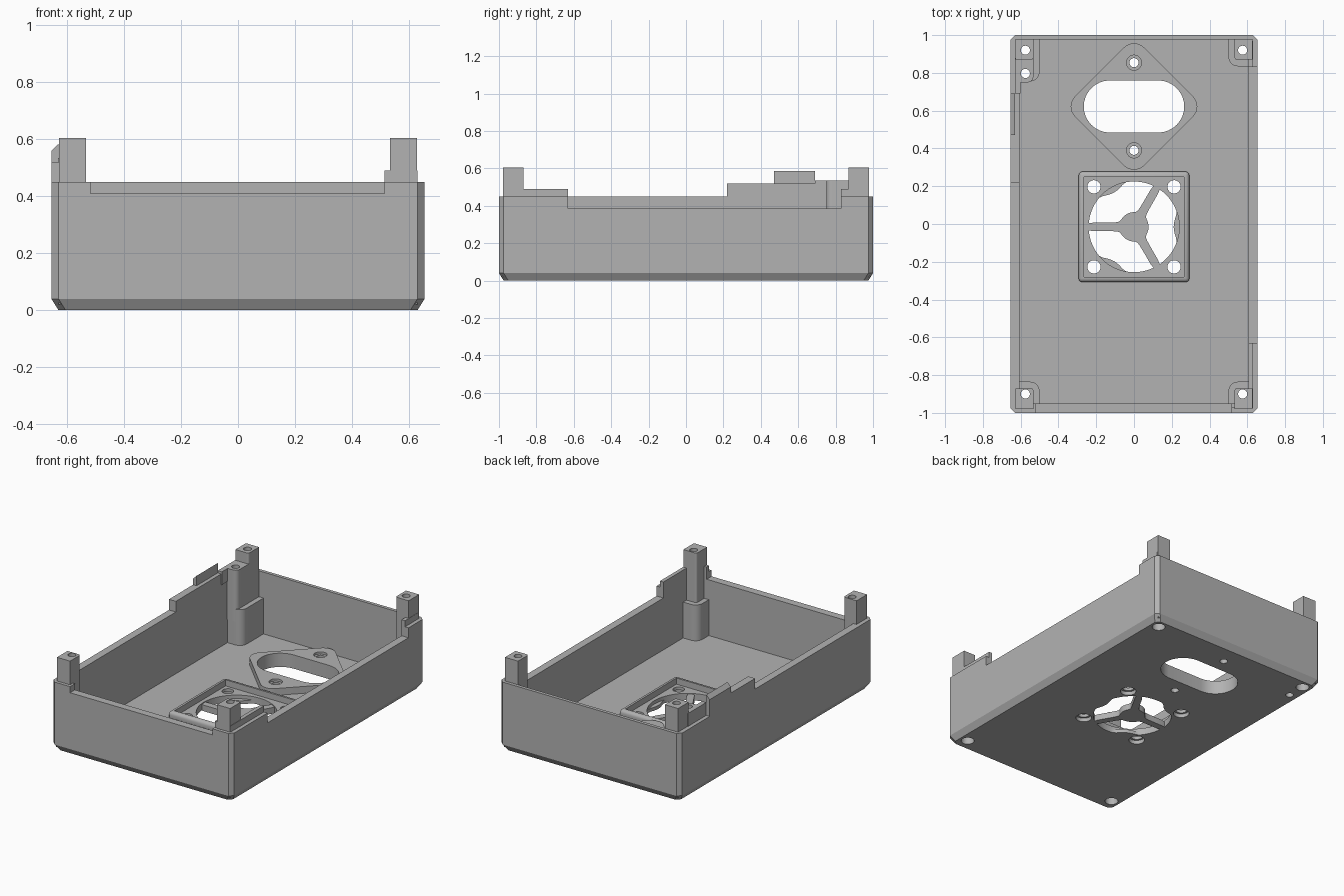
import bpy, bmesh
from math import sin, cos, pi, radians

old = bpy.data.objects.get("Cube")
if old:
    bpy.data.objects.remove(old, do_unlink=True)

GREY = (0.45, 0.45, 0.45, 1)
mat = bpy.data.materials.new("plain grey")
mat.use_nodes = True
mat.diffuse_color = GREY
mat.node_tree.nodes["Principled BSDF"].inputs["Base Color"].default_value = GREY


def finish(name, bm):
    bmesh.ops.recalc_face_normals(bm, faces=bm.faces)
    me = bpy.data.meshes.new(name)
    bm.to_mesh(me)
    bm.free()
    me.materials.append(mat)
    ob = bpy.data.objects.new(name, me)
    bpy.context.collection.objects.link(ob)
    return ob


def loft(name, loops):
    """Solid through a stack of matching 3D loops."""
    bm = bmesh.new()
    rings = [[bm.verts.new(p) for p in loop] for loop in loops]
    n = len(rings[0])
    bm.faces.new(rings[0])
    bm.faces.new(rings[-1])
    for a, b in zip(rings, rings[1:]):
        for i in range(n):
            j = (i + 1) % n
            bm.faces.new((a[i], a[j], b[j], b[i]))
    return finish(name, bm)


def prism(name, pts, z0, z1):
    return loft(name, [[(x, y, z) for x, y in pts] for z in (z0, z1)])


def box(name, x0, x1, y0, y1, z0, z1):
    return prism(name, [(x0, y0), (x1, y0), (x1, y1), (x0, y1)], z0, z1)


def polar(cx, cy, radius, n=32):
    """Closed outline whose radius is a number or a function of angle."""
    f = radius if callable(radius) else lambda a: radius
    angles = [2 * pi * i / n for i in range(n)]
    return [(cx + f(a) * cos(a), cy + f(a) * sin(a)) for a in angles]


def cylinder(x, y, r, z0, z1, n=32):
    return prism("cutter", polar(x, y, r, n), z0, z1)


def cut(targets, cutter):
    cutter.hide_render = True
    for ob in targets:
        mod = ob.modifiers.new("cut", "BOOLEAN")
        mod.operation, mod.solver, mod.object = "DIFFERENCE", "EXACT", cutter
        bpy.context.view_layer.objects.active = ob
        bpy.ops.object.modifier_apply(modifier=mod.name)
    bpy.data.objects.remove(cutter, do_unlink=True)


def corner_block(name, sx, sy, xi, yi, xo, yo, r, z0, z1):
    """Block in a corner with its inward vertical edge rounded."""
    pts = [(xo, yi), (xo, yo), (xi, yo)]
    for i in range(9):
        a = pi + i * pi / 16
        pts.append((xi + r + r * cos(a), yi + r + r * sin(a)))
    return prism(name, [(sx * x, sy * y) for x, y in pts], z0, z1)


W, L, H, FLOOR, C = 0.655, 1.0, 0.45, 0.045, 0.025


def octagon(inset, z):
    x, y = W - inset, L - inset
    return [(x - C, -y, z), (x, C - y, z), (x, y - C, z), (x - C, y, z),
            (C - x, y, z), (-x, y - C, z), (-x, C - y, z), (C - x, -y, z)]


# Open tray with chamfered base, lowered front and side walls
shell = loft("shell", [octagon(C, 0), octagon(0, 0.04), octagon(0, H)])
cut([shell], box("cutter", -0.605, 0.605, -0.95, 0.978, FLOOR, 1))
cut([shell], box("cutter", -0.518, 0.515, -1.1, -0.9, 0.41, 1))
cut([shell], box("cutter", 0.55, 0.8, -0.63, 0.83, 0.385, 1))

# Raised wall sections, clip and locating lips
box("raised_wall", -W, -0.605, 0.22, 0.69, H, 0.52)
box("raised_wall_back", -0.63, -0.6, 0.69, 0.88, H, 0.535)
clip = [(-W, 0.52), (-W, 0.56), (-0.63, 0.585), (-0.63, 0.52)]
loft("clip", [[(x, y, z) for x, z in clip] for y in (0.47, 0.69)])
box("side_lip_front", 0.605, 0.63, -0.97, -0.63, 0.385, 0.49)
box("side_lip_back", 0.605, 0.63, 0.83, 0.97, 0.385, 0.49)
box("front_lip", 0.515, 0.63, -0.975, -0.95, 0.41, 0.49)

# Corner bosses and screw posts
supports = []
for sx, side in ((-1, "right"), (1, "left")):
    for sy, end in ((-1, "front"), (1, "back")):
        long_boss = sx < 0 < sy
        yi = 0.755 if long_boss else 0.835
        supports.append(corner_block(f"{end}_{side}_boss", sx, sy, 0.5, yi,
                                     0.63, 0.985, 0.05, 0.02, 0.28))
        supports.append(corner_block(f"{end}_{side}_post", sx, sy, 0.533, 0.87,
                                     0.628, 0.979, 0.012, 0.2, 0.605))
supports.append(corner_block("extra_post", -1, 1, 0.533, 0.75, 0.628, 0.885,
                             0.03, 0.2, 0.535))

# Raised diamond pad around the socket opening
PY = 0.622
pad_pts = []
for cx, cy, r, mid in ((0.26, 0, 0.075, 0), (0, 0.26, 0.075, 90),
                       (-0.26, 0, 0.075, 180), (0, -0.26, 0.075, 270)):
    for i in range(9):
        a = radians(mid - 45 + i * 90 / 8)
        pad_pts.append((cx + r * cos(a), PY + cy + r * sin(a)))
pad = prism("socket_pad", pad_pts, 0.02, 0.09)

# Raised square rim around the fan
FY = -0.015
rim = box("fan_rim", -0.293, 0.293, FY - 0.293, FY + 0.293, 0.02, 0.085)
bev = rim.modifiers.new("round", "BEVEL")
bev.width, bev.segments, bev.limit_method = 0.02, 3, "ANGLE"
bpy.context.view_layer.objects.active = rim
bpy.ops.object.modifier_apply(modifier=bev.name)
cut([rim], box("cutter", -0.265, 0.265, FY - 0.265, FY + 0.265, -1, 1))

# Socket opening with its two screw holes
slot = []
for i in range(34):
    a = -pi / 2 + (i % 17) * pi / 16 + (pi if i > 16 else 0)
    slot.append(((0.128 if i < 17 else -0.128) + 0.138 * cos(a), PY + 0.138 * sin(a)))
cut([shell, pad], prism("cutter", slot, -1, 1))
for y in (PY - 0.232, PY + 0.232):
    cut([shell, pad], cylinder(0, y, 0.024, -1, 1))
    cut([pad], cylinder(0, y, 0.04, 0.075, 1))


# Fan opening: full circle above, three inward bulges below
def bulged(a):
    d = abs((a + pi / 3) % (2 * pi / 3) - pi / 3)
    return min(0.24, 0.21 + 0.03 * (d / radians(18)) ** 2)


cut([shell], cylinder(0, FY, 0.24, 0.022, 1, 72))
cut([shell], cylinder(0, FY, bulged, -1, 0.03, 72))
for sx in (-1, 1):
    for sy in (-1, 1):
        x, y = sx * 0.212, FY + sy * 0.212
        cut([shell], cylinder(x, y, 0.035, -1, 1))
        cut([shell], cylinder(x, y, 0.048, -1, 0.025))


# Three-armed grille with a blended hub
def arms(a):
    d = abs(a % (2 * pi / 3) - pi / 3)
    spoke = min(0.25, 0.0225 / max(sin(d), 0.01))
    return (0.077 ** 5 + spoke ** 5) ** 0.2


prism("fan_grille", polar(0, FY, arms, 180), 0, 0.04)

# Screw holes through posts, counterbored from below
for sx in (-1, 1):
    for y in (-0.9, 0.92):
        cut([shell] + supports, cylinder(sx * 0.575, y, 0.024, -1, 1))
        cut([shell] + supports, cylinder(sx * 0.575, y, 0.04, -1, 0.1))
cut([shell] + supports, cylinder(-0.575, 0.797, 0.024, -1, 1))

# Smooth the round walls, keep edges crisp
bpy.ops.object.select_all(action="DESELECT")
for ob in bpy.context.collection.objects:
    if ob.type == "MESH":
        ob.select_set(True)
        bpy.context.view_layer.objects.active = ob
bpy.ops.object.shade_smooth_by_angle(angle=radians(30))
